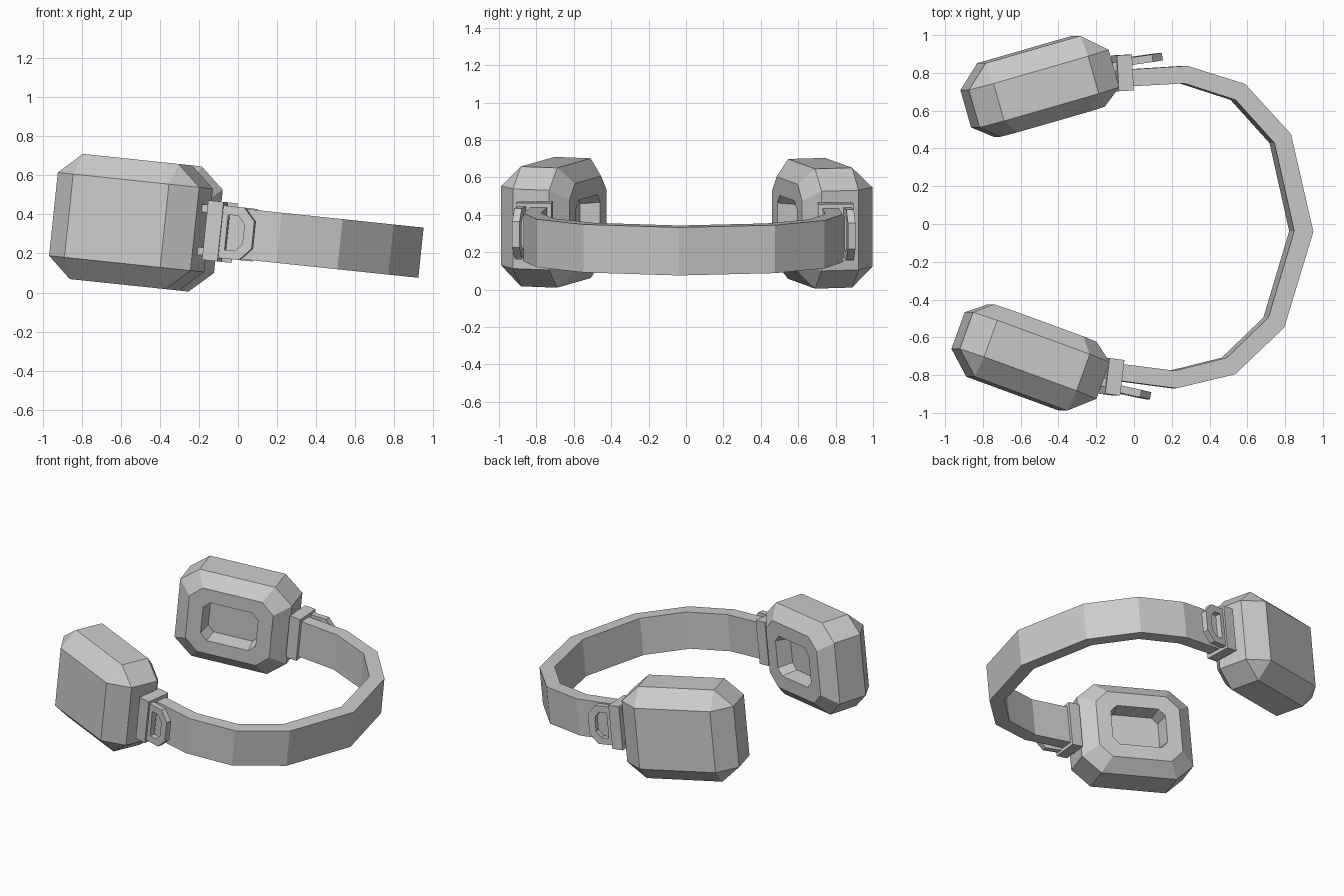
import bpy, bmesh
from math import radians
from mathutils import Matrix, Vector

if "Cube" in bpy.data.objects:
    bpy.data.objects.remove(bpy.data.objects["Cube"])

# Whole model: slightly turned about z and tilted about y
PLACE = (Matrix.Translation((0, -0.008, 0.302)) @ Matrix.Rotation(radians(6), 4, 'Y')
         @ Matrix.Rotation(radians(-2), 4, 'Z'))


def loft(name, rings, matrix, closed=False):
    """Skin a list of equal-length point rings; cap the ends or close the loop."""
    bm = bmesh.new()
    vs = [[bm.verts.new(matrix @ Vector(p)) for p in r] for r in rings]
    n = len(vs[0])
    pairs = list(zip(vs, vs[1:])) + ([(vs[-1], vs[0])] if closed else [])
    for a, b in pairs:
        for i in range(n):
            j = (i + 1) % n
            bm.faces.new((a[i], a[j], b[j], b[i]))
    if not closed:
        bm.faces.new(vs[0])
        bm.faces.new(vs[-1])
    bmesh.ops.remove_doubles(bm, verts=bm.verts, dist=1e-5)
    bmesh.ops.recalc_face_normals(bm, faces=bm.faces)
    me = bpy.data.meshes.new(name)
    bm.to_mesh(me)
    bm.free()
    ob = bpy.data.objects.new(name, me)
    bpy.context.collection.objects.link(ob)
    return ob


def octagon(a, b, ca, cb, v):
    """Chamfered rectangle, half sizes a x b, chamfers ca x cb, at depth v."""
    pts = [(a, b - cb), (a - ca, b), (ca - a, b), (-a, b - cb),
           (-a, cb - b), (ca - a, -b), (a - ca, -b), (a, cb - b)]
    return [(x, v, z) for x, z in pts]


def box(name, size, matrix):
    x, y, z = (s / 2 for s in size)
    return loft(name, [[(e, -y, -z), (e, y, -z), (e, y, z), (e, -y, z)] for e in (-x, x)], matrix)


def frame(x, y, deg):
    return Matrix.Translation((x, y, 0)) @ Matrix.Rotation(radians(deg), 4, 'Z')


# Headband: faceted arc with rectangular section
outer = [(-0.11, 0.82), (0.242, 0.854), (0.552, 0.769), (0.805, 0.512), (0.942, 0)]
inner = [(-0.11, 0.73), (0.229, 0.761), (0.504, 0.683), (0.719, 0.462), (0.84, 0)]
H = 0.129
half = [[(*o, -H), (*o, H), (*i, H), (*i, -H)] for o, i in zip(outer, inner)]
other = [[(x, -y, z) for x, y, z in r] for r in half[-2::-1]]
loft("headband", half + other, PLACE)

for side, s in (("left", 1), ("right", -1)):
    M = PLACE @ Matrix.Diagonal((1, s, 1, 1))

    # Ear cup: bevelled shell with recessed opening on the inside
    cup = Matrix.Rotation(radians(18), 4, 'Z') @ Matrix.Translation((-0.282, 0, 0))
    loft(side + "_ear_cup", [
        octagon(0.175, 0.125, 0.04, 0.04, 0.76),
        octagon(0.19, 0.14, 0.045, 0.045, 0.652),
        octagon(0.29, 0.235, 0.085, 0.08, 0.652),
        octagon(0.387, 0.322, 0.125, 0.108, 0.732),
        octagon(0.387, 0.322, 0.125, 0.108, 0.938),
        octagon(0.262, 0.214, 0, 0, 1.05)], M @ cup)

    # Clamp block at the band end
    clamp = frame(-0.09, 0.805, 5)
    box(side + "_clamp", (0.08, 0.19, 0.306), M @ clamp)

    # Hinge pegs between clamp and cup
    for k, z in (("upper", 0.11), ("lower", -0.11)):
        box(f"{side}_{k}_hinge_peg", (0.12, 0.045, 0.04),
            M @ frame(-0.15, 0.835, 12) @ Matrix.Translation((0, 0, z)))

    # Outer buckle loop
    out = [(0, 0.135), (0.115, 0.135), (0.175, 0.07)]
    hole = [(0.035, 0.09), (0.09, 0.09), (0.125, 0.05)]
    out += [(x, -z) for x, z in reversed(out)]
    hole += [(x, -z) for x, z in reversed(hole)]
    t = 0.02
    loft(side + "_buckle_loop",
         [[(a, -t, b), (a, t, b), (c, t, d), (c, -t, d)] for (a, b), (c, d) in zip(out, hole)],
         M @ frame(-0.06, 0.868, 10), closed=True)
